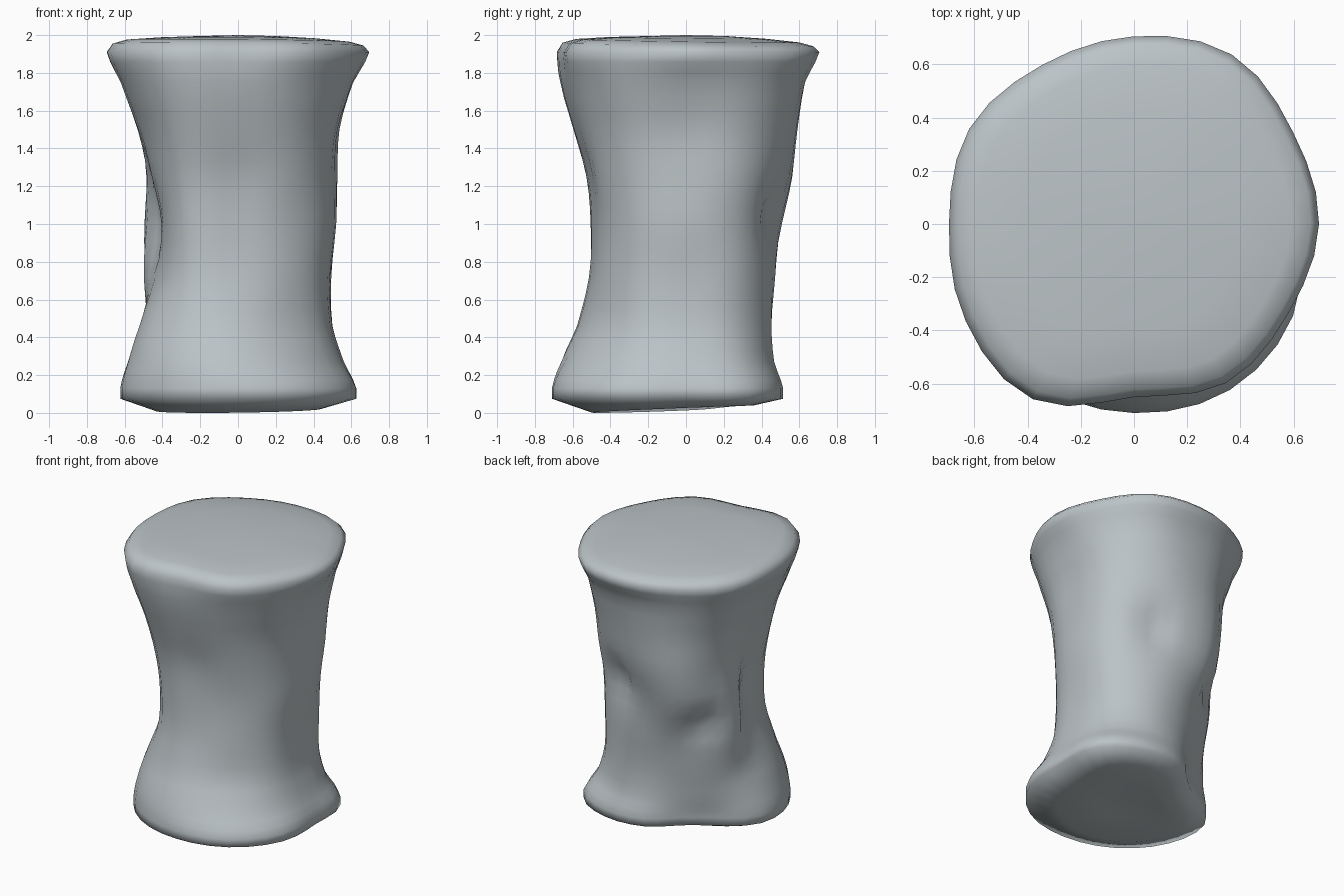
import bpy, bmesh, math

if "Cube" in bpy.data.objects:
    bpy.data.objects.remove(bpy.data.objects["Cube"])

SEG = 36      # columns around the body
SUB = 3       # rings between two measured sections

# Cross-sections: height, then radius every 30 degrees (0 = right, 90 = back)
SECTIONS = [
    (0.13, .62, .67, .58, .48, .38, .42, .60, .67, .70, .71, .72, .69),
    (0.27, .56, .58, .52, .45, .39, .44, .56, .64, .68, .66, .63, .60),
    (0.46, .50, .53, .50, .44, .41, .46, .50, .58, .61, .57, .53, .53),
    (0.72, .49, .53, .50, .47, .45, .49, .47, .48, .55, .505, .50, .51),
    (1.00, .52, .54, .51, .50, .55, .52, .43, .46, .55, .485, .49, .52),
    (1.25, .52, .57, .56, .56, .59, .53, .46, .51, .58, .50, .52, .53),
    (1.50, .53, .59, .60, .59, .60, .57, .53, .57, .65, .575, .57, .56),
    (1.75, .61, .64, .66, .63, .64, .65, .62, .67, .73, .64, .64, .63),
    (1.91, .695, .69, .735, .705, .69, .715, .695, .73, .76, .65, .69, .67),
]

# Hollows (and one ridge, negative): angle, height, depth, angular width, height width
HOLLOWS = [(66, 1.08, .06, 12, .15), (138, .84, .06, 11, .10),
           (190, .95, .03, 10, .25), (165, .90, -.05, 11, .33)]


def spline(a, b, c, d, t):
    """Smooth curve from b to c."""
    return b + 0.5 * t * (c - a + t * (2*a - 5*b + 4*c - d + t * (3*(b - c) + d - a)))


def around(sec):
    """Smooth closed outline of one section."""
    r, out = sec[1:], []
    for i in range(SEG):
        k, f = divmod(i * 12 / SEG, 1)
        k = int(k)
        out.append(spline(*[r[(k + j) % 12] for j in (-1, 0, 1, 2)], f))
    return out


def hollow(deg, z):
    return sum(d * math.exp(-((deg - a) / wa) ** 2 - ((z - h) / wz) ** 2)
               for a, h, d, wa, wz in HOLLOWS)


bm = bmesh.new()
rings = []


def add_ring(radii, height, scale=1.0):
    """Add a ring; height is a function of the angle in radians."""
    ring = []
    for i, r in enumerate(radii):
        a = 2 * math.pi * i / SEG
        ring.append(bm.verts.new((r * scale * math.cos(a), r * scale * math.sin(a), height(a))))
    rings.append(ring)


outlines = [around(s) for s in SECTIONS]
heights = [s[0] for s in SECTIONS]
foot, rim = outlines[0], outlines[-1]

# Shallow underside and rounded lower edge
add_ring(foot, lambda a: 0.035, 0.35)
add_ring(foot, lambda a: 0.02 - 0.02 * math.cos(a - math.radians(250)), 0.70)
add_ring(foot, lambda a: 0.075, 1.0)

# Waisted body
n = len(outlines)
for k in range(n - 1):
    ids = [max(k - 1, 0), k, k + 1, min(k + 2, n - 1)]
    for s in range(SUB):
        t = s / SUB
        z = heights[k] + t * (heights[k + 1] - heights[k])
        radii = [spline(*[outlines[j][i] for j in ids], t) - hollow(i * 360 / SEG, z)
                 for i in range(SEG)]
        add_ring(radii, lambda a: z)
add_ring(rim, lambda a: heights[-1])

# Softly rounded rim, higher at the front left, and nearly flat top
tilt = lambda a: math.cos(a - math.radians(240))
add_ring(rim, lambda a: 1.95 + 0.01 * tilt(a), 0.955)
add_ring(rim, lambda a: 1.97 + 0.01 * tilt(a), 0.85)
add_ring(rim, lambda a: 1.985 + 0.005 * tilt(a), 0.60)
add_ring(rim, lambda a: 1.995, 0.30)

# Skin
for lo, hi in zip(rings, rings[1:]):
    for i in range(SEG):
        j = (i + 1) % SEG
        bm.faces.new((lo[i], lo[j], hi[j], hi[i]))
bottom = bm.verts.new((0, 0, 0.04))
top = bm.verts.new((0, 0, 2.0))
for i in range(SEG):
    j = (i + 1) % SEG
    bm.faces.new((bottom, rings[0][j], rings[0][i]))
    bm.faces.new((top, rings[-1][i], rings[-1][j]))
bmesh.ops.recalc_face_normals(bm, faces=bm.faces)
for f in bm.faces:
    f.smooth = True

mesh = bpy.data.meshes.new("waisted_stone_block")
bm.to_mesh(mesh)
bm.free()
block = bpy.data.objects.new("waisted_stone_block", mesh)
bpy.context.collection.objects.link(block)

grey = bpy.data.materials.new("stone_grey")
grey.diffuse_color = (0.50, 0.55, 0.57, 1)
grey.use_nodes = True
grey.node_tree.nodes["Principled BSDF"].inputs["Base Color"].default_value = grey.diffuse_color
mesh.materials.append(grey)
